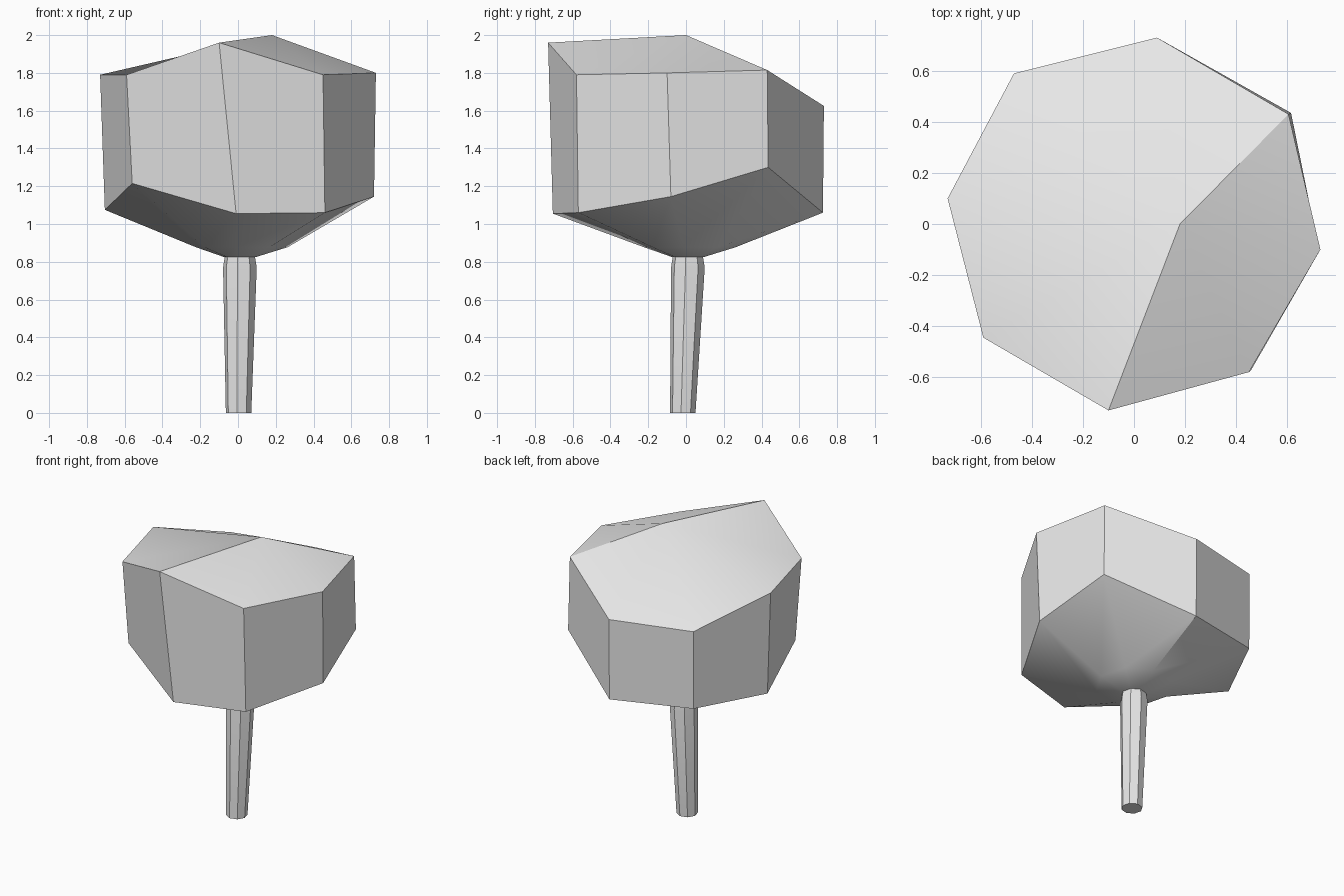
import bpy
import bmesh
from math import cos, sin, radians
from mathutils import Vector

SIDES = 8
START = 262  # angle of the foremost corner, in degrees

default_cube = bpy.data.objects.get("Cube")
if default_cube:
    bpy.data.objects.remove(default_cube, do_unlink=True)


def make_material(name, colour):
    material = bpy.data.materials.new(name)
    material.use_nodes = True
    material.diffuse_color = colour
    material.node_tree.nodes["Principled BSDF"].inputs["Base Color"].default_value = colour
    return material


def circle(radius, height, centre_x=0, centre_y=0):
    """Regular ring of points, counter-clockwise from the foremost corner."""
    angles = [radians(START + i * 360 / SIDES) for i in range(SIDES)]
    return [(centre_x + radius * cos(a), centre_y + radius * sin(a), height) for a in angles]


def build_stack(name, rings, material, peak=None):
    """Bridge rings from bottom to top; close with a flat cap or a fan to a peak."""
    bm = bmesh.new()
    loops = [[bm.verts.new(point) for point in ring] for ring in rings]
    bm.faces.new(reversed(loops[0]))
    for low, high in zip(loops, loops[1:]):
        for i in range(SIDES):
            j = (i + 1) % SIDES
            bm.faces.new((low[i], low[j], high[j], high[i]))
    if peak is None:
        bm.faces.new(loops[-1])
    else:
        tip = bm.verts.new(Vector(peak))
        for i in range(SIDES):
            bm.faces.new((loops[-1][i], loops[-1][(i + 1) % SIDES], tip))
    bmesh.ops.recalc_face_normals(bm, faces=bm.faces)
    mesh = bpy.data.meshes.new(name)
    bm.to_mesh(mesh)
    bm.free()
    mesh.materials.append(material)
    obj = bpy.data.objects.new(name, mesh)
    bpy.context.collection.objects.link(obj)
    bpy.ops.object.select_all(action="DESELECT")
    obj.select_set(True)
    bpy.context.view_layer.objects.active = obj
    bpy.ops.object.shade_smooth_by_angle(angle=radians(30))
    return obj


grey = make_material("plain grey", (0.8, 0.8, 0.8, 1))

# Tapered trunk, widening upwards and pinched where it meets the crown
build_stack("trunk", [
    circle(0.068, 0, 0.003, -0.017),
    circle(0.09, 0.77, 0.01, 0.01),
    circle(0.08, 0.83, 0.01, 0.01),
], grey)

# Uneven lower and upper rims of the crown
lower_rim = [(-0.01, -0.705, 1.055), (0.46, -0.57, 1.06), (0.72, -0.08, 1.145),
             (0.615, 0.435, 1.3), (0.09, 0.725, 1.06), (-0.47, 0.585, 1.09),
             (-0.705, 0.1, 1.075), (-0.56, -0.42, 1.215)]
upper_rim = [(-0.1, -0.73, 1.96), (0.45, -0.58, 1.79), (0.73, -0.1, 1.8),
             (0.605, 0.43, 1.815), (0.09, 0.73, 1.625), (-0.47, 0.59, 1.635),
             (-0.73, 0.1, 1.79), (-0.59, -0.445, 1.79)]

# Leafy crown: shallow underside, upright walls and a low off-centre peak
build_stack("crown", [
    circle(0.085, 0.825, 0.01, 0.01),
    circle(0.245, 0.877, 0.02, 0.02),
    lower_rim,
    upper_rim,
], grey, peak=(0.18, 0, 2))
